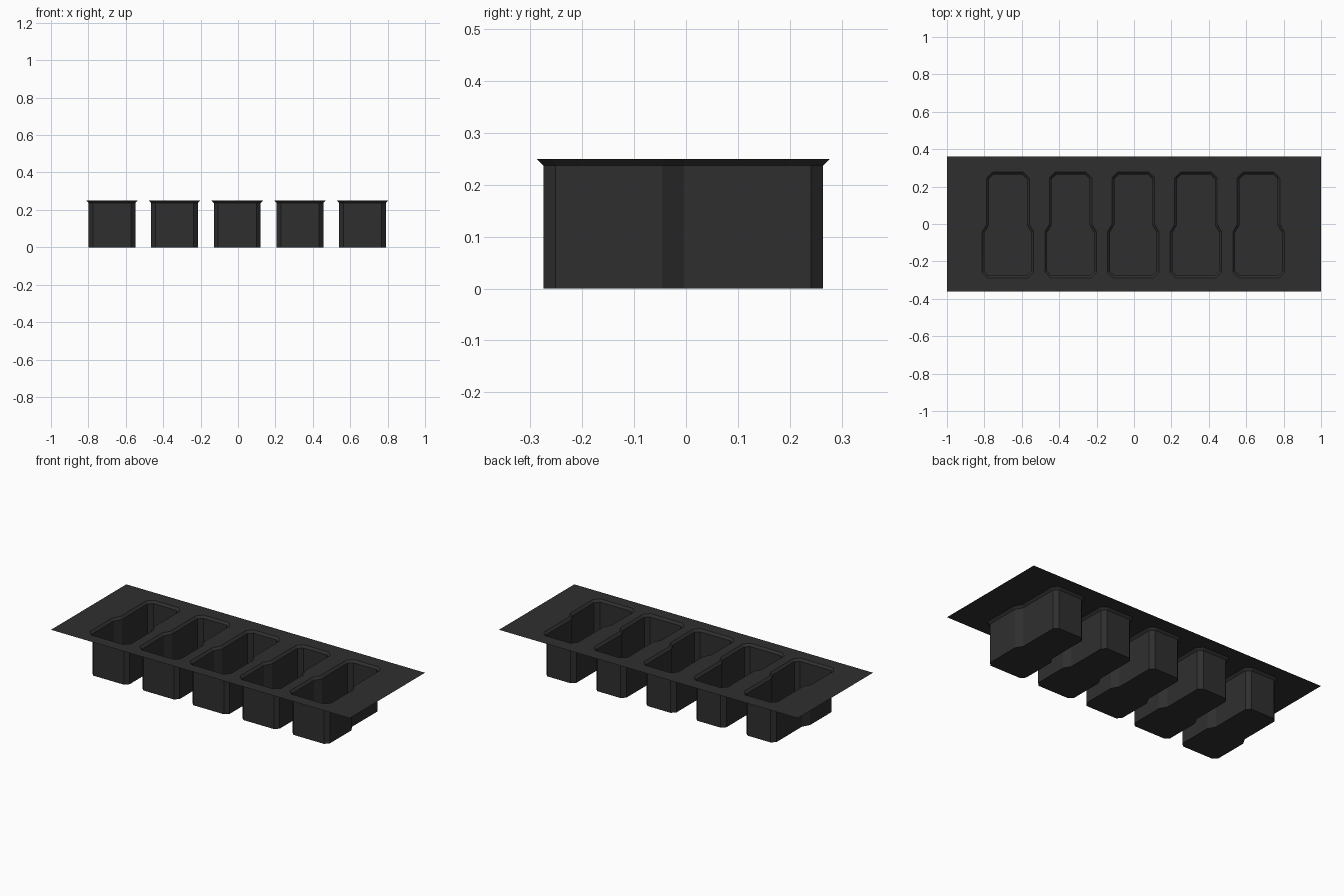
import bpy, bmesh

cube = bpy.data.objects.get("Cube")
if cube:
    bpy.data.objects.remove(cube, do_unlink=True)

TOP, LIP_Z = 0.25, 0.237          # sheet height, foot of the sloped lip
LIP = 0.013                       # how far the lip flares out
CENTRES = [-0.004 + 0.335 * i for i in range(-2, 3)]

black = bpy.data.materials.new("black_plastic")
black.use_nodes = True
COLOUR = (0.028, 0.028, 0.028, 1)
black.diffuse_color = COLOUR
black.node_tree.nodes["Principled BSDF"].inputs["Base Color"].default_value = COLOUR


def outline(cx, z, grow=0.0):
    """Bottle-shaped pocket outline, wide at the front, with cut corners."""
    wide, narrow = 0.125 + grow, 0.101 + grow
    front, back = -0.275 - grow, 0.264 + grow
    cut = 0.023 + 0.59 * grow
    slide = 0.25 * grow
    right = [(wide - cut, front), (wide, front + cut),
             (wide, -0.046 + slide), (narrow, -0.004 + slide),
             (narrow, back - cut), (narrow - cut, back)]
    left = [(-x, y) for x, y in reversed(right)]
    return [(cx + x, y, z) for x, y in right + left]


def add_loop(bm, points):
    return [bm.verts.new(p) for p in points]


def finish(bm, name):
    mesh = bpy.data.meshes.new(name)
    bm.to_mesh(mesh)
    bm.free()
    mesh.materials.append(black)
    obj = bpy.data.objects.new(name, mesh)
    bpy.context.collection.objects.link(obj)
    return obj


# Flat top sheet with five pocket openings
bm = bmesh.new()
loops = [[(-1, -0.36, TOP), (1, -0.36, TOP), (1, 0.36, TOP), (-1, 0.36, TOP)]]
loops += [outline(cx, TOP, LIP) for cx in CENTRES]
edges = []
for points in loops:
    verts = add_loop(bm, points)
    edges += [bm.edges.new((a, b)) for a, b in zip(verts, verts[1:] + verts[:1])]
bmesh.ops.triangle_fill(bm, edges=edges, use_beauty=True, normal=(0, 0, 1))
for face in bm.faces:
    face.normal_update()
    if face.normal.z < 0:
        face.normal_flip()
finish(bm, "top_sheet")

# Open pockets: sloped lip, straight walls and floor
for number, cx in enumerate(CENTRES, 1):
    bm = bmesh.new()
    rings = [add_loop(bm, outline(cx, TOP, LIP)),
             add_loop(bm, outline(cx, LIP_Z)),
             add_loop(bm, outline(cx, 0))]
    for upper, lower in zip(rings, rings[1:]):
        for i in range(len(upper)):
            j = (i + 1) % len(upper)
            bm.faces.new((upper[i], upper[j], lower[j], lower[i]))
    bm.faces.new(rings[-1])
    finish(bm, f"pocket_{number}")
